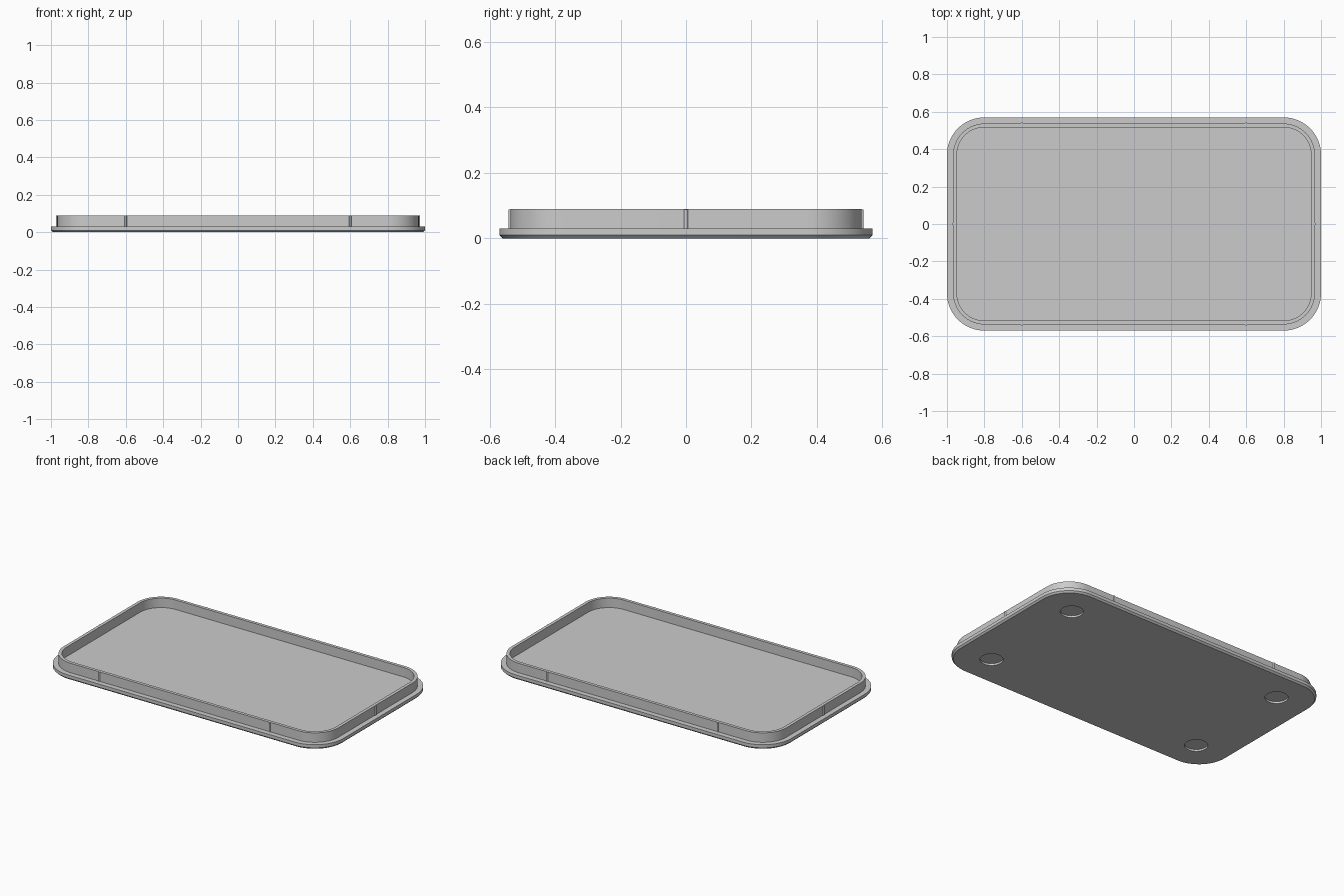
import bpy, bmesh
from math import cos, sin, pi, radians

cube = bpy.data.objects.get("Cube")
if cube:
    bpy.data.objects.remove(cube, do_unlink=True)

# One plain grey plastic
grey = bpy.data.materials.new("grey plastic")
grey.use_nodes = True
colour = (0.6, 0.6, 0.6, 1)
grey.diffuse_color = colour
grey.node_tree.nodes["Principled BSDF"].inputs["Base Color"].default_value = colour

HALF_X, HALF_Y, CORNER = 1.0, 0.57, 0.2
BASE_TOP, LIP_TOP = 0.03, 0.09
LIP_OUT, LIP_IN = 0.033, 0.053   # insets of the lip walls from the plate edge
STEPS = 16


def outline(inset, z):
    """Rounded rectangle, drawn in from the plate edge."""
    r = CORNER - inset
    points = []
    for q, (sx, sy) in enumerate([(1, 1), (-1, 1), (-1, -1), (1, -1)]):
        for i in range(STEPS + 1):
            a = (q + i / STEPS) * pi / 2
            points.append((sx * (HALF_X - CORNER) + r * cos(a),
                           sy * (HALF_Y - CORNER) + r * sin(a), z))
    return points


def cylinder(name, x, y, z0, z1, radius, sides):
    bpy.ops.mesh.primitive_cylinder_add(vertices=sides, radius=radius, depth=z1 - z0,
                                        location=(x, y, (z0 + z1) / 2))
    ob = bpy.context.object
    ob.name = name
    ob.data.materials.append(grey)
    return ob


def smooth(ob):
    bpy.ops.object.select_all(action='DESELECT')
    ob.select_set(True)
    bpy.context.view_layer.objects.active = ob
    bpy.ops.object.shade_smooth_by_angle(angle=radians(30))


# Lid: chamfered plate, raised lip and inner floor as stacked outlines
profile = [(0.01, 0), (0, 0.01), (0, BASE_TOP), (LIP_OUT, BASE_TOP),
           (LIP_OUT, LIP_TOP), (LIP_IN, LIP_TOP), (LIP_IN, BASE_TOP)]
bm = bmesh.new()
rings = [[bm.verts.new(p) for p in outline(*step)] for step in profile]
for low, high in zip(rings, rings[1:]):
    n = len(low)
    for i in range(n):
        j = (i + 1) % n
        bm.faces.new((low[i], low[j], high[j], high[i]))
bm.faces.new(rings[0][::-1])
bm.faces.new(rings[-1])
bmesh.ops.recalc_face_normals(bm, faces=bm.faces)
mesh = bpy.data.meshes.new("lid")
bm.to_mesh(mesh)
bm.free()
mesh.materials.append(grey)
lid = bpy.data.objects.new("lid", mesh)
bpy.context.collection.objects.link(lid)

# Four shallow round foot recesses in the underside
for sx in (-1, 1):
    for sy in (-1, 1):
        cutter = cylinder("foot_recess_cutter", sx * 0.77, sy * 0.36, -0.05, 0.012, 0.067, 48)
        cutter.hide_render = True
        bpy.context.view_layer.objects.active = lid
        cut = lid.modifiers.new("foot recess", 'BOOLEAN')
        cut.operation = 'DIFFERENCE'
        cut.solver = 'EXACT'
        cut.object = cutter
        bpy.ops.object.modifier_apply(modifier=cut.name)
        bpy.data.objects.remove(cutter, do_unlink=True)
smooth(lid)

# Thin upright grip ribs on the outside of the lip
lip_x, lip_y = HALF_X - LIP_OUT, HALF_Y - LIP_OUT
spots = [("front_rib", x, -lip_y) for x in (-0.6, 0.6)]
spots += [("back_rib", x, lip_y) for x in (-0.6, 0.6)]
spots += [("left_rib", lip_x, 0), ("right_rib", -lip_x, 0)]
for name, x, y in spots:
    smooth(cylinder(name, x, y, BASE_TOP - 0.005, LIP_TOP - 0.001, 0.006, 16))
